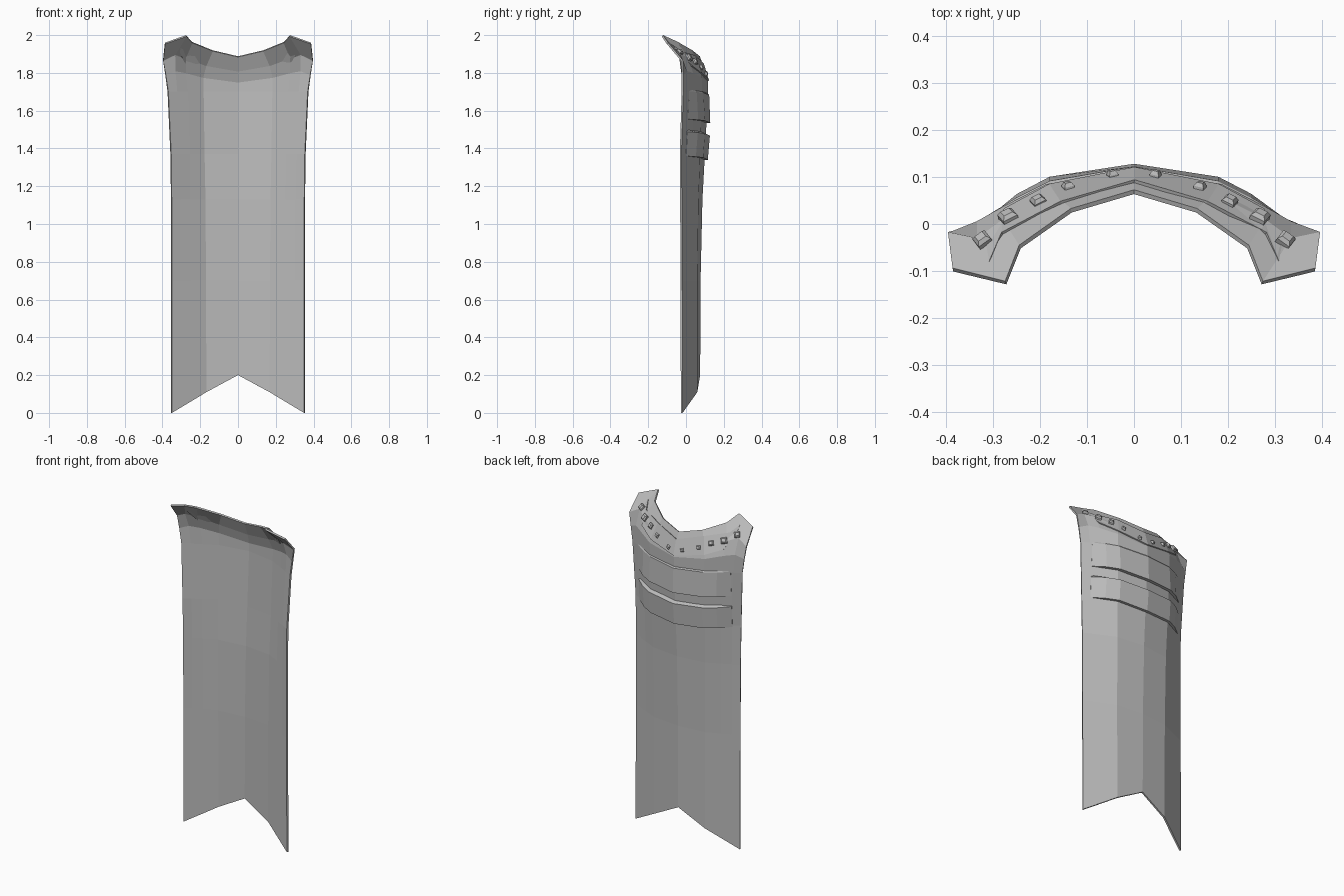
import bpy, bmesh
from mathutils import Vector
from mathutils.bvhtree import BVHTree

if "Cube" in bpy.data.objects:
    bpy.data.objects.remove(bpy.data.objects["Cube"])

grey = bpy.data.materials.new("plain grey")
grey.diffuse_color = (0.5, 0.5, 0.5, 1)
grey.use_nodes = True
grey.node_tree.nodes["Principled BSDF"].inputs["Base Color"].default_value = grey.diffuse_color


def make_object(name, bm):
    mesh = bpy.data.meshes.new(name)
    bm.to_mesh(mesh)
    obj = bpy.data.objects.new(name, mesh)
    bpy.context.collection.objects.link(obj)
    mesh.materials.append(grey)
    return obj


def loft(sections, closed):
    """Skin a list of equally long point rows."""
    bm = bmesh.new()
    rows = [[bm.verts.new(p) for p in s] for s in sections]
    n = len(rows[0])
    for a, b in zip(rows, rows[1:]):
        for i in range(n if closed else n - 1):
            j = (i + 1) % n
            bm.faces.new((a[i], a[j], b[j], b[i]))
    if closed:
        bm.faces.new(rows[0][::-1])
        bm.faces.new(rows[-1])
        bmesh.ops.recalc_face_normals(bm, faces=bm.faces)
    return bm


def body_row(mid, fold, edge):
    """Half row from the middle to the edge, split on the outer panel."""
    m, f, e = Vector(mid), Vector(fold), Vector(edge)
    return [m, f, f.lerp(e, 0.45), f.lerp(e, 0.75), e]


# Curved cloth panel, half rows from hem to collar rim
half = [
    body_row((0, .075, .2), (.17, .06, .11), (.354, -.018, 0)),
    body_row((0, .077, .7), (.172, .06, .7), (.354, -.02, .7)),
    body_row((0, .087, 1.13), (.175, .066, 1.13), (.355, -.022, 1.13)),
    body_row((0, .100, 1.37), (.18, .075, 1.37), (.358, -.024, 1.37)),
    body_row((0, .117, 1.70), (.185, .085, 1.70), (.373, -.014, 1.70)),
    [(0, .117, 1.75), (.187, .085, 1.775), (.28, .037, 1.80), (.335, .006, 1.81), (.385, -.014, 1.79)],
    [(0, .102, 1.81), (.17, .066, 1.84), (.28, .01, 1.88), (.335, -.03, 1.90), (.397, -.017, 1.868)],
    [(0, .073, 1.888), (.135, .033, 1.92), (.245, -.045, 1.965), (.275, -.122, 2.0), (.387, -.094, 1.96)],
]
rows = []
for r in half:
    r = [Vector(p) for p in r]
    rows.append([Vector((-p.x, p.y, p.z)) for p in r[:0:-1]] + r)
bm = loft(rows, False)
bmesh.ops.recalc_face_normals(bm, faces=bm.faces)
bm.faces.ensure_lookup_table()
if bm.faces[0].normal.y < 0:
    bmesh.ops.reverse_faces(bm, faces=bm.faces)
tree = BVHTree.FromBMesh(bm)
panel = make_object("cape_panel", bm)
thick = panel.modifiers.new("thickness", 'SOLIDIFY')
thick.thickness = 0.01
thick.offset = -1


def behind(x, z):
    """Point of the back surface at x, z."""
    return tree.ray_cast(Vector((x + 1e-4, 1, z + 1e-4)), Vector((0, -1, 0)))[0]


def above(x, y):
    """Collar point and normal at x, y."""
    hit = tree.ray_cast(Vector((x + 1e-4, y + 1e-4, 3)), Vector((0, 0, -1)))
    return hit[0], hit[1]


# Overlapping back bands fading out towards the sides
def band(name, low, top, out_low, out_top):
    sections = []
    for x in (-.315, -.25, -.18, 0, .18, .25, .315):
        fade = 0.05 if abs(x) > .3 else 1
        lift = .02 * abs(x) / .315
        a, b = behind(x, low + lift), behind(x, top + lift)
        sections.append([a + Vector((0, -.004, 0)), a + Vector((0, out_low * fade, 0)),
                         b + Vector((0, out_top * fade, -.012)), b + Vector((0, -.004, 0))])
    make_object(name, loft(sections, True))


band("lower_back_band", 1.34, 1.48, .017, .021)
band("upper_back_band", 1.535, 1.695, .020, .006)

# Raised collar trim with tapered ends
outer = [(0, .115), (.18, .079), (.275, .027), (.315, -.045)]
inner = [(0, .088), (.155, .043), (.28, -.022), (.309, -.08)]
sections = []
for s, i in [(-1, 3), (-1, 2), (-1, 1), (1, 0), (1, 1), (1, 2), (1, 3)]:
    ring = []
    d = .001 if i == 3 else .007
    for (x, y), off in ((outer[i], -.004), (outer[i], d), (inner[i], d), (inner[i], -.004)):
        p, n = above(s * x, y)
        ring.append(p + n * off)
    sections.append(ring)
make_object("collar_trim", loft(sections, True))

# Square studs along the collar
for k, (x, y, size) in enumerate([(.045, .099, .010), (.14, .074, .011), (.203, .045, .014),
                                  (.268, .013, .017), (.322, -.036, .016)]):
    for side, s in (("left", -1), ("right", 1)):
        p, n = above(s * x, y)
        along = Vector((1, -s * .45, s * .25))
        u = (along - n * along.dot(n)).normalized()
        v = n.cross(u)
        rings = [[p + n * h + (u * a + v * b) * size * w
                  for a, b in ((-1, -1), (1, -1), (1, 1), (-1, 1))]
                 for h, w in ((-.004, 1), (.008, 1), (.016, .6))]
        make_object(f"collar_stud_{side}_{k + 1}", loft(rings, True))
